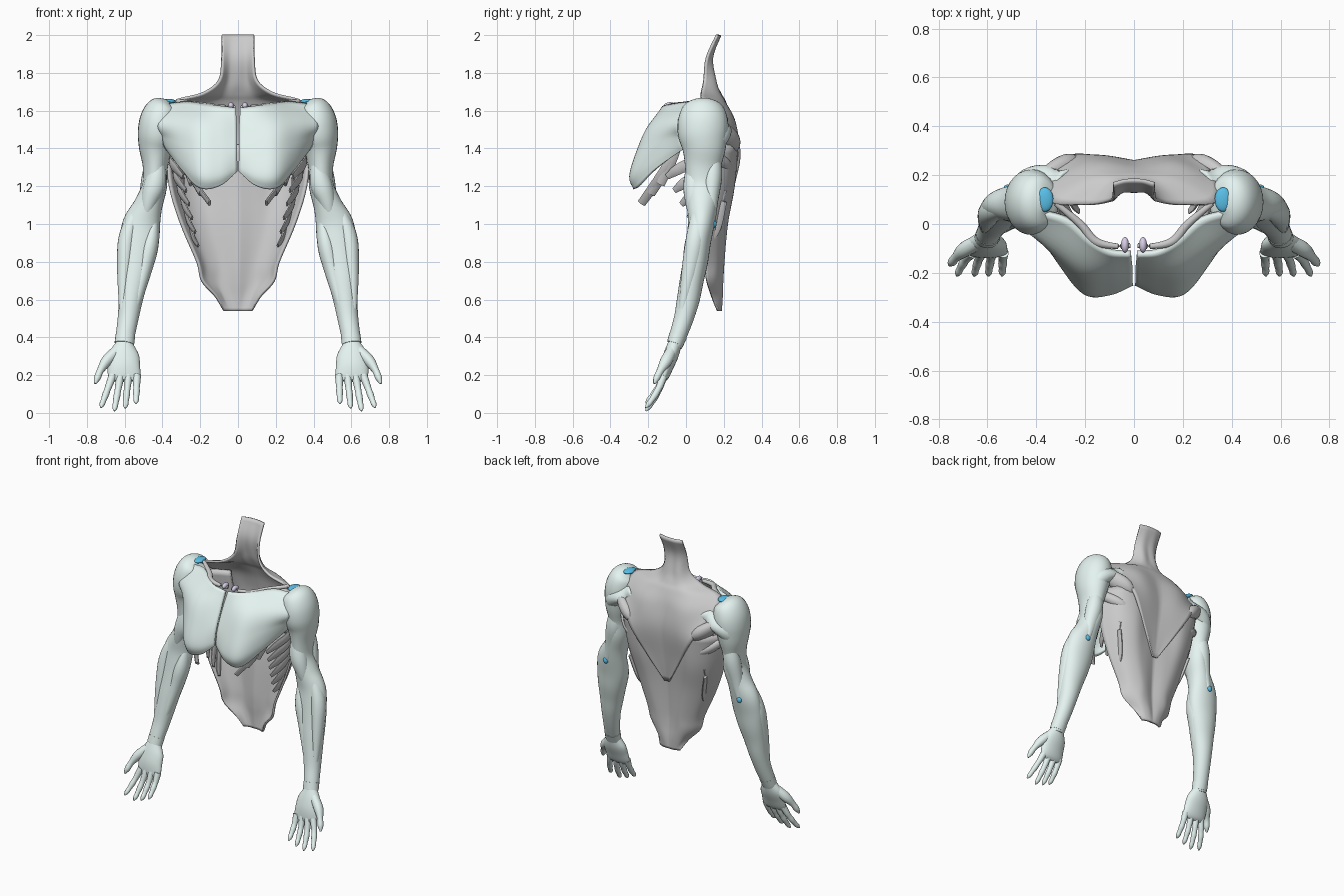
import bpy, bmesh, math
from mathutils import Vector


def material(name, rgb):
    m = bpy.data.materials.new(name)
    m.diffuse_color = (*rgb, 1)
    return m


PALE = material("pale_muscle", (0.78, 0.90, 0.87))
BLUE = material("blue_tendon", (0.10, 0.52, 0.80))
PURPLE = material("purple_joint", (0.70, 0.63, 0.82))


def spline(pts, n):
    """Smooth curve through points of any dimension, n steps per span."""
    p = [Vector(q) for q in pts]
    p = [2 * p[0] - p[1]] + p + [2 * p[-1] - p[-2]]
    out = []
    for i in range(1, len(p) - 2):
        a, b, c, d = p[i - 1:i + 3]
        for k in range(n):
            t = k / n
            out.append(0.5 * (2 * b + (c - a) * t + (2 * a - 5 * b + 4 * c - d) * t ** 2
                              + (3 * b - a - 3 * c + d) * t ** 3))
    return out + [p[-2]]


def finish(name, bm, mat, thickness=0):
    """Turn a right-half bmesh into a smooth, mirrored object."""
    bmesh.ops.recalc_face_normals(bm, faces=bm.faces)
    me = bpy.data.meshes.new(name)
    bm.to_mesh(me)
    bm.free()
    ob = bpy.data.objects.new(name, me)
    bpy.context.collection.objects.link(ob)
    if mat:
        me.materials.append(mat)
    mirror = ob.modifiers.new("mirror", 'MIRROR')
    mirror.use_clip = True
    if thickness:
        s = ob.modifiers.new("thickness", 'SOLIDIFY')
        s.thickness, s.offset = thickness, 0
    bpy.context.view_layer.objects.active = ob
    ob.select_set(True)
    bpy.ops.object.shade_smooth_by_angle(angle=math.radians(45))
    ob.select_set(False)
    return ob


def skin(bm, rows, closed):
    vs = [[bm.verts.new(p) for p in r] for r in rows]
    m = len(vs[0])
    for a, b in zip(vs, vs[1:]):
        for j in range(m if closed else m - 1):
            k = (j + 1) % m
            bm.faces.new((a[j], a[k], b[k], b[j]))
    if closed:
        bm.faces.new(vs[0])
        bm.faces.new(vs[-1])


def loft(name, rings, mat=None, n=5, sides=20):
    """Muscle along a path; each ring is x, y, z, radius x, radius y."""
    rs = spline(rings, n)
    rows = []
    for i, r in enumerate(rs):
        t = (Vector(rs[min(i + 1, len(rs) - 1)][:3]) - Vector(rs[max(i - 1, 0)][:3])).normalized()
        u = (Vector((1, 0, 0)) - t * t.x).normalized()
        v = t.cross(u)
        c = Vector(r[:3])
        rows.append([c + u * max(r[3], .002) * math.cos(a) + v * max(r[4], .002) * math.sin(a)
                     for a in [2 * math.pi * k / sides for k in range(sides)]])
    bm = bmesh.new()
    skin(bm, rows, True)
    return finish(name, bm, mat)


def sheet(name, rows, thickness, mat=None, n=5):
    """Thin muscle surface interpolated through a small control grid."""
    across = [spline(r, n) for r in rows]
    cols = [spline(c, n) for c in zip(*across)]
    bm = bmesh.new()
    skin(bm, cols, False)
    return finish(name, bm, mat, thickness)


def ball(name, loc, size, mat):
    bm = bmesh.new()
    bmesh.ops.create_uvsphere(bm, u_segments=20, v_segments=12, radius=1)
    bmesh.ops.scale(bm, vec=size, verts=bm.verts)
    bmesh.ops.translate(bm, vec=loc, verts=bm.verts)
    return finish(name, bm, mat)


def level(z, *xy):
    return [(x, y, z) for x, y in xy]


# Broad back muscle, tapering to the waist
sheet("lower_back_sheet", [
    level(1.42, (0, .235), (.1, .255), (.2, .27), (.31, .24), (.38, .14)),
    level(1.20, (0, .215), (.1, .235), (.2, .25), (.3, .20), (.36, .09)),
    level(1.00, (0, .19), (.09, .21), (.17, .212), (.25, .17), (.30, .09)),
    level(0.80, (0, .175), (.07, .195), (.12, .192), (.18, .16), (.215, .10)),
    level(0.70, (0, .175), (.06, .19), (.11, .185), (.16, .15), (.19, .11)),
    level(0.62, (0, .18), (.04, .188), (.08, .18), (.10, .16), (.12, .135)),
    level(0.54, (0, .183), (.02, .183), (.04, .18), (.06, .175), (.075, .17))], .014)

# Neck and upper back muscle
sheet("neck_and_upper_back", [
    level(2.00, (0, .18), (.04, .177), (.085, .165)),
    level(1.88, (0, .135), (.045, .135), (.085, .11)),
    level(1.76, (0, .15), (.055, .15), (.10, .095)),
    level(1.69, (0, .18), (.09, .165), (.19, .08)),
    level(1.645, (0, .205), (.17, .19), (.34, .09)),
    level(1.55, (0, .235), (.17, .25), (.34, .18)),
    level(1.40, (0, .255), (.12, .275), (.25, .28)),
    level(1.20, (0, .23), (.07, .24), (.13, .25)),
    level(1.02, (0, .205), (.01, .205), (.02, .207))], .014)

# Shoulder blade muscles
sheet("shoulder_blade_inner", [
    level(1.58, (.19, .19), (.28, .15), (.36, .08)),
    level(1.42, (.18, .21), (.28, .17), (.36, .08)),
    level(1.26, (.19, .21), (.27, .19), (.34, .13))], .03)
loft("shoulder_blade_outer", [(.19, .235, 1.37, .01, .02), (.27, .23, 1.43, .045, .06),
                              (.36, .19, 1.49, .035, .05), (.43, .13, 1.52, .02, .03)])
loft("shoulder_blade_lower", [(.23, .235, 1.27, .01, .015), (.31, .20, 1.32, .03, .035),
                              (.42, .10, 1.40, .02, .025)])

# Side rib strips and small chest strips
for i in range(6):
    loft(f"rib_strip_{i + 1}", [
        (.29, .20, 1.42 - .06 * i, .008, .018),
        (.355 - .02 * i, .06 + .02 * i, 1.34 - .07 * i, .010, .030),
        (.325 - .018 * i, -.04 + .032 * i, 1.29 - .073 * i, .010, .030),
        (.29 - .016 * i, -.10 + .038 * i, 1.25 - .073 * i, .006, .016)], sides=10)
for i in range(3):
    loft(f"small_chest_strip_{i + 1}", [
        (.32, -.01, 1.50, .012, .012),
        (.275 + .01 * i, -.11 + .02 * i, 1.29 + .03 * i, .012, .028),
        (.15 + .05 * i, -.235 + .05 * i, 1.11 + .05 * i, .010, .024)], sides=10)

# Chest muscle
sheet("chest", [
    [(.012, -.12, 1.61), (.10, -.11, 1.62), (.18, -.06, 1.63), (.27, .02, 1.64), (.37, .05, 1.63)],
    [(.008, -.175, 1.5), (.10, -.19, 1.51), (.2, -.18, 1.52), (.31, -.10, 1.54), (.42, -.03, 1.53)],
    [(.008, -.225, 1.39), (.10, -.25, 1.37), (.2, -.245, 1.38), (.30, -.15, 1.43), (.40, -.02, 1.47)],
    [(.008, -.24, 1.31), (.10, -.28, 1.26), (.2, -.278, 1.26), (.295, -.165, 1.34), (.39, -.01, 1.43)],
    [(.008, -.24, 1.28), (.10, -.265, 1.205), (.2, -.255, 1.195), (.29, -.16, 1.29), (.38, .0, 1.41)],
], .024, PALE, 6)

# Collar rods, joints and shoulder tendons
loft("collar_rod", [(.015, -.088, 1.62, .01, .01), (.08, -.09, 1.62, .012, .012),
                    (.16, -.07, 1.625, .018, .016), (.22, .0, 1.635, .016, .014),
                    (.32, .085, 1.65, .012, .012)], sides=12)
ball("collar_joint", (.037, -.085, 1.625), (.016, .032, .02), PURPLE)
ball("shoulder_tendon", (.365, .10, 1.648), (.035, .05, .015), BLUE)
ball("elbow_tendon", (.515, .15, 1.0), (.018, .012, .02), BLUE)

# Whole arm from shoulder cap to wrist
loft("arm", [
    (.37, .09, 1.652, .02, .03), (.385, .09, 1.625, .08, .10), (.41, .09, 1.56, .105, .13),
    (.425, .09, 1.48, .106, .133), (.435, .095, 1.40, .09, .115), (.438, .09, 1.30, .066, .095),
    (.442, .09, 1.20, .066, .09), (.475, .085, 1.10, .076, .08), (.51, .08, 1.0, .10, .07),
    (.525, .065, .9, .104, .066), (.54, .05, .8, .093, .066), (.555, .03, .7, .078, .063),
    (.568, .012, .6, .064, .06), (.582, -.012, .5, .055, .052), (.598, -.045, .4, .050, .045),
    (.602, -.06, .35, .048, .038)], PALE, 5, 28)

# Surface muscles of the arm
for name, rings in {
    "rear_shoulder": [(.24, .215, 1.53, .008, .01), (.33, .19, 1.53, .03, .06),
                      (.43, .16, 1.47, .06, .07), (.48, .12, 1.35, .02, .03)],
    "front_upper_arm": [(.41, .05, 1.42, .01, .02), (.435, .04, 1.23, .056, .052),
                        (.47, .04, 1.12, .045, .045), (.50, .04, 1.0, .012, .015)],
    "rear_upper_arm": [(.44, .15, 1.42, .02, .02), (.45, .14, 1.27, .055, .052),
                       (.48, .13, 1.12, .045, .04), (.51, .135, 1.0, .02, .02)],
    "outer_forearm": [(.51, .08, 1.14, .02, .03), (.58, .055, .95, .046, .05),
                      (.60, .025, .78, .04, .045), (.61, -.02, .55, .02, .02)],
    "inner_forearm": [(.44, .07, 1.06, .015, .02), (.465, .05, .90, .046, .055),
                      (.50, .03, .75, .042, .05), (.56, -.02, .50, .02, .03)],
    "wrist_band": [(.596, -.042, .41, .052, .048), (.602, -.058, .365, .052, .044)],
}.items():
    loft(name, rings, PALE)

# Hand: palm, thumb and four fingers
loft("palm", [(.602, -.058, .37, .046, .036), (.605, -.078, .31, .080, .040),
              (.605, -.10, .25, .086, .036), (.602, -.115, .195, .085, .026),
              (.602, -.125, .17, .072, .014)], PALE, 5, 24)
loft("thumb", [(.64, -.075, .33, .03, .03), (.695, -.105, .275, .03, .032),
               (.728, -.135, .225, .019, .02), (.745, -.155, .185, .018, .018),
               (.756, -.168, .155, .006, .006)], PALE, 5, 14)
fingers = [(.535, .54, .050), (.58, .597, .025), (.622, .655, .010), (.663, .726, .028)]
for i, (x0, x1, tip) in enumerate(fingers):
    path = [(0, .022), (.3, .019), (.45, .017), (.6, .018), (.75, .015), (.9, .014), (1, .004)]
    loft(f"finger_{i + 1}", [
        (x0 + (x1 - x0) * t, -.118 - .045 * t - .05 * t * t, .20 + (tip - .20) * t, r, r)
        for t, r in path], PALE, 4, 14)
